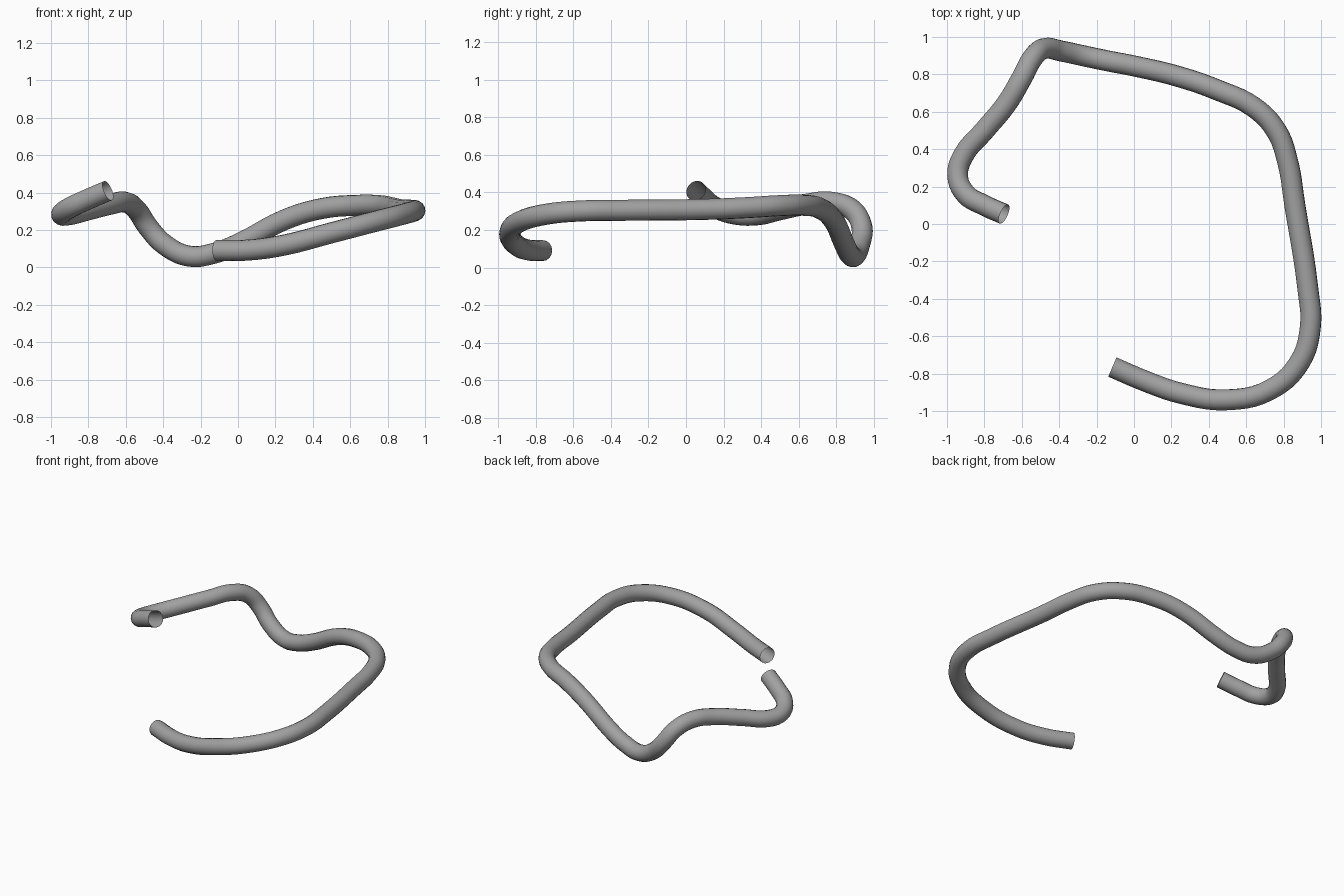
import bpy

cube = bpy.data.objects.get("Cube")
if cube:
    bpy.data.objects.remove(cube, do_unlink=True)

# Plain grey material
grey = bpy.data.materials.new("mid_grey")
grey.use_nodes = True
grey.diffuse_color = (0.36, 0.36, 0.36, 1)
grey.node_tree.nodes["Principled BSDF"].inputs["Base Color"].default_value = grey.diffuse_color

# Centreline of the bent tube, from the front end round to the left-hand end
path = [
    (-.115, -.765, .09), (.06, -.84, .093), (.25, -.905, .12), (.5, -.94, .185),
    (.73, -.885, .245), (.885, -.74, .285), (.943, -.55, .302), (.93, -.35, .305),
    (.86, .1, .31), (.82, .34, .32), (.76, .5, .33), (.64, .625, .332),
    (.45, .715, .315), (.25, .785, .255), (0, .845, .125), (-.13, .87, .075),
    (-.26, .897, .06), (-.39, .925, .12), (-.48, .938, .215), (-.54, .89, .305),
    (-.6, .78, .348), (-.68, .645, .338), (-.8, .5, .308), (-.91, .37, .28),
    (-.943, .26, .285), (-.9, .16, .318), (-.8, .1, .365), (-.695, .053, .41),
]

curve = bpy.data.curves.new("bent_tube", "CURVE")
curve.dimensions = "3D"
curve.bevel_depth = 0.056
curve.bevel_resolution = 6
curve.resolution_u = 5
curve.use_fill_caps = False  # open ends
spline = curve.splines.new("BEZIER")
spline.bezier_points.add(len(path) - 1)
for point, co in zip(spline.bezier_points, path):
    point.co = co
    point.handle_left_type = point.handle_right_type = "AUTO"
curve.materials.append(grey)

tube = bpy.data.objects.new("bent_tube", curve)
bpy.context.collection.objects.link(tube)

# Turn the swept profile into a smooth mesh
bpy.ops.object.select_all(action="DESELECT")
tube.select_set(True)
bpy.context.view_layer.objects.active = tube
bpy.ops.object.convert(target="MESH")
bpy.ops.object.shade_smooth()
